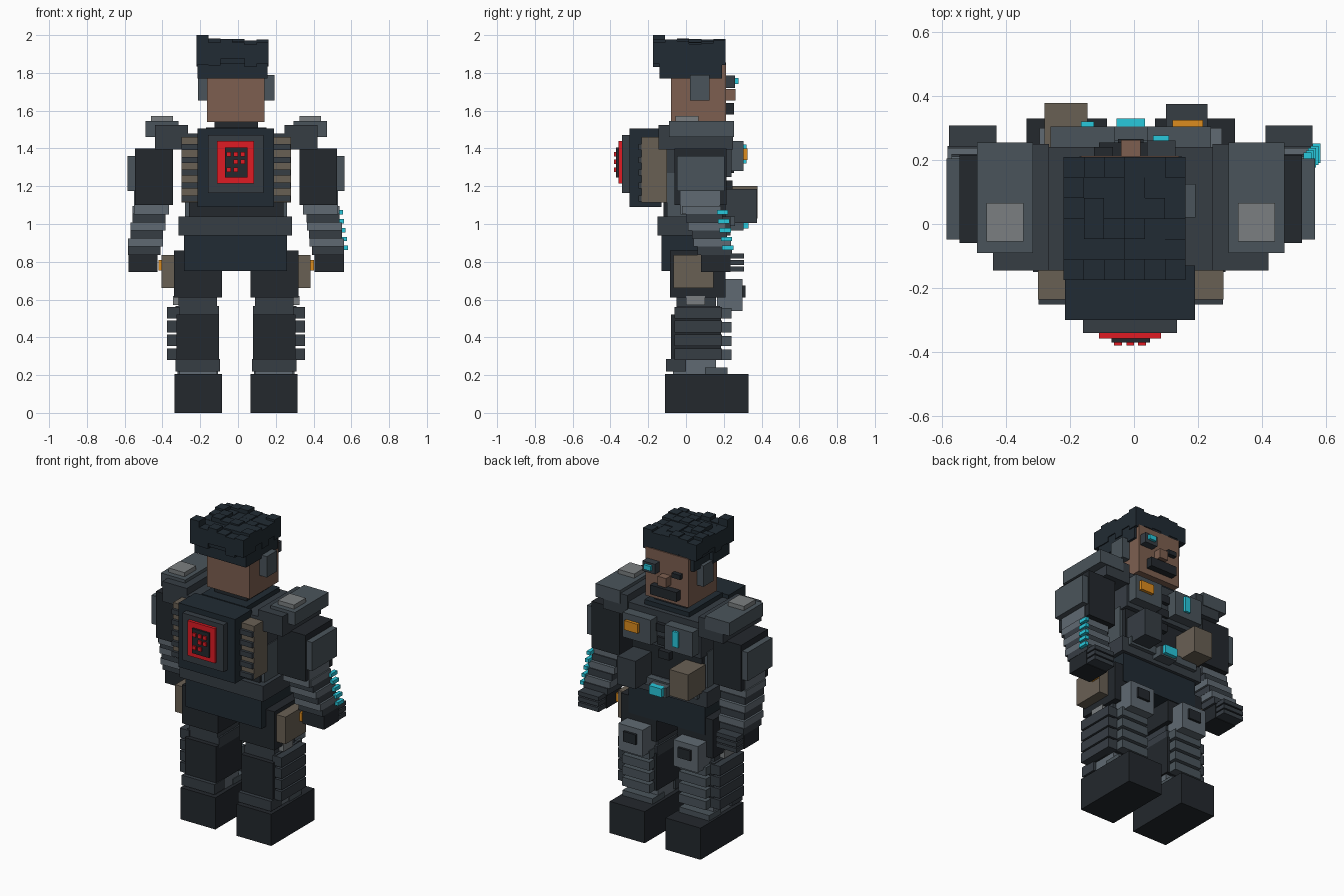
import bpy
import random

random.seed(4)
AX = -0.01  # symmetry plane of the figure


def material(name, hexcol):
    rgb = [int(hexcol[i:i + 2], 16) / 255 for i in (0, 2, 4)]
    lin = [c / 12.92 if c <= 0.04045 else ((c + 0.055) / 1.055) ** 2.4 for c in rgb]
    m = bpy.data.materials.new(name)
    m.diffuse_color = (*lin, 1)
    return m


BLACK = material("black", "23282d")
NAVY = material("navy", "212b33")
DARK = material("dark", "363d44")
MID = material("mid", "4a545b")
LIGHT = material("light", "606a72")
PALE = material("pale", "7b7f81")
SKIN = material("skin", "7d5f50")
TAN = material("tan", "696054")
RED = material("red", "e01b24")
CYAN = material("cyan", "28c8dc")
ORANGE = material("orange", "dc8c1e")


def box(name, x, y, z, mat):
    """Axis-aligned block from (min, max) ranges."""
    v = [(a, b, c) for a in x for b in y for c in z]
    f = [(0, 1, 3, 2), (4, 6, 7, 5), (0, 4, 5, 1), (2, 3, 7, 6), (0, 2, 6, 4), (1, 5, 7, 3)]
    me = bpy.data.meshes.new(name)
    me.from_pydata(v, [], f)
    me.materials.append(mat)
    ob = bpy.data.objects.new(name, me)
    bpy.context.collection.objects.link(ob)
    return ob


def pair(name, x, y, z, mat):
    """Same block on both sides; x is distance from the symmetry plane."""
    box("right_" + name, (AX + x[0], AX + x[1]), y, z, mat)
    box("left_" + name, (AX - x[1], AX - x[0]), y, z, mat)


# Boots and ankles
pair("boot", (0.075, 0.325), (-0.11, 0.33), (0, 0.205), BLACK)
pair("ankle", (0.10, 0.30), (-0.07, 0.16), (0.2, 0.30), LIGHT)
pair("ankle_back_cuff", (0.085, 0.32), (-0.105, 0.0), (0.22, 0.285), DARK)
pair("ankle_front_cuff", (0.095, 0.31), (0.10, 0.22), (0.205, 0.24), MID)

# Shins with layered plates
pair("shin", (0.09, 0.315), (-0.08, 0.185), (0.28, 0.52), BLACK)
pair("knee_joint", (0.10, 0.305), (-0.05, 0.16), (0.5, 0.62), DARK)
pair("knee_hinge", (0.29, 0.335), (0.0, 0.10), (0.57, 0.62), PALE)
for i in range(4):
    z = 0.28 + i * 0.073
    pair("shin_side_plate", (0.30, 0.365), (-0.06, 0.19), (z, z + 0.062), DARK)
    pair("shin_front_plate", (0.105, 0.30), (0.17, 0.24), (z, z + 0.055), MID)
pair("knee_band", (0.09, 0.32), (-0.05, 0.18), (0.5, 0.565), DARK)

# Knee pads, thighs, pouches
pair("knee_pad", (0.11, 0.285), (0.165, 0.30), (0.54, 0.71), LIGHT)
pair("knee_inset", (0.15, 0.24), (0.29, 0.315), (0.61, 0.675), BLACK)
pair("thigh", (0.075, 0.33), (-0.085, 0.21), (0.61, 0.86), BLACK)
pair("thigh_pouch", (0.31, 0.395), (-0.065, 0.145), (0.66, 0.835), TAN)
pair("pouch_tag", (0.39, 0.412), (0.08, 0.14), (0.755, 0.81), ORANGE)

# Hips, belt, abdomen
box("hips", (-0.285, 0.26), (-0.13, 0.215), (0.75, 0.95), NAVY)
box("belt", (-0.315, 0.285), (-0.15, 0.235), (0.94, 1.04), DARK)
box("belt_front_trim", (-0.26, 0.24), (0.22, 0.26), (0.99, 1.04), MID)
box("buckle_base", (-0.07, 0.05), (0.22, 0.305), (0.965, 1.03), MID)
box("buckle", (-0.055, 0.035), (0.29, 0.33), (0.975, 1.03), CYAN)
box("abdomen", (-0.26, 0.24), (-0.12, 0.21), (1.0, 1.28), BLACK)
pair("waist_side", (0.2, 0.27), (-0.10, 0.18), (1.03, 1.27), MID)

# Chest
box("chest", (-0.275, 0.255), (-0.145, 0.24), (1.25, 1.48), DARK)
box("collar", (-0.17, 0.15), (-0.13, 0.21), (1.46, 1.51), NAVY)
box("neck", (-0.125, 0.105), (-0.06, 0.17), (1.48, 1.56), BLACK)
pair("chest_plate", (0.05, 0.25), (0.22, 0.305), (1.28, 1.44), MID)
box("chest_tag", (0.12, 0.215), (0.29, 0.325), (1.34, 1.40), ORANGE)
box("chest_lamp", (-0.165, -0.125), (0.29, 0.32), (1.32, 1.42), CYAN)
for i in range(3):
    box("chest_buckle", (-0.05, 0.03), (0.2, 0.265 - i * 0.01), (1.36 - i * 0.09, 1.41 - i * 0.09), BLACK)

# Front pouches
box("dark_pouch", (0.10, 0.23), (0.2, 0.375), (1.005, 1.185), DARK)
box("tan_pouch", (-0.28, -0.145), (0.2, 0.378), (1.03, 1.2), TAN)

# Back pack with panel and pixel pattern
box("pack", (-0.215, 0.19), (-0.30, -0.13), (1.09, 1.505), NAVY)
box("pack_panel", (-0.16, 0.135), (-0.34, -0.29), (1.165, 1.47), DARK)
box("red_panel", (-0.11, 0.085), (-0.358, -0.33), (1.215, 1.44), RED)
box("black_panel", (-0.07, 0.05), (-0.37, -0.35), (1.245, 1.405), BLACK)
for x, z in ((-0.05, 1.37), (-0.012, 1.37), (0.025, 1.37), (-0.012, 1.33),
             (0.025, 1.33), (-0.05, 1.287), (-0.012, 1.287)):
    box("red_pixel", (x - 0.012, x + 0.012), (-0.38, -0.36), (z - 0.012, z + 0.012), RED)
pair("pack_side_pouch", (0.19, 0.29), (-0.235, -0.10), (1.115, 1.46), TAN)
for i in range(5):
    z = 1.12 + i * 0.068
    pair("pack_strap", (0.2, 0.288), (-0.252, -0.22), (z, z + 0.032), DARK)

# Shoulders and upper arms
pair("shoulder", (0.255, 0.43), (-0.145, 0.25), (1.395, 1.525), DARK)
pair("shoulder_pad", (0.305, 0.48), (-0.09, 0.255), (1.46, 1.545), MID)
pair("shoulder_cap", (0.335, 0.45), (-0.055, 0.065), (1.54, 1.572), PALE)
pair("upper_arm", (0.335, 0.535), (-0.06, 0.215), (1.1, 1.4), BLACK)
pair("arm_plate", (0.52, 0.575), (-0.048, 0.205), (1.175, 1.36), MID)
pair("elbow", (0.355, 0.54), (-0.03, 0.18), (1.05, 1.18), LIGHT)

# Banded forearms leaning out and forward, lamps on the right one
for i in range(6):
    z = 1.095 - i * 0.043
    y0, y1 = -0.02 + i * 0.015, 0.185 + i * 0.013
    g = 0.006 * (i % 2)
    pair("forearm_band", (0.36 + 0.007 * i + g, 0.548 + 0.006 * i - g),
         (y0 + g, y1 - g), (z - 0.043, z), DARK if i % 2 else LIGHT)
for i in range(5):
    x, y, z = 0.53 + i * 0.007, 0.163 + i * 0.007, 1.05 - i * 0.047
    box("forearm_lamp", (x, x + 0.025), (y, y + 0.06), (z, z + 0.023), CYAN)

# Hands with fingers
pair("hand", (0.415, 0.57), (0.08, 0.235), (0.745, 0.86), BLACK)
for i in range(3):
    z = 0.748 + i * 0.035
    pair("finger", (0.42, 0.568), (0.22, 0.308), (z, z + 0.027), DARK)

# Head and face
box("head", (-0.165, 0.14), (-0.08, 0.212), (1.54, 1.855), SKIN)
box("nose", (-0.04, 0.02), (0.2, 0.262), (1.655, 1.715), SKIN)
box("mouth_guard", (-0.11, 0.08), (0.2, 0.255), (1.58, 1.64), BLACK)
box("left_eye", (-0.125, -0.065), (0.2, 0.24), (1.72, 1.75), BLACK)
box("right_eye_mount", (0.04, 0.13), (0.2, 0.26), (1.72, 1.785), DARK)
box("right_eye_lens", (0.06, 0.11), (0.25, 0.277), (1.742, 1.772), CYAN)
pair("ear_piece", (0.145, 0.202), (0.02, 0.125), (1.655, 1.79), MID)

# Hair: cap plus a grid of uneven tufts
box("hair_back", (-0.215, 0.155), (-0.14, 0.03), (1.77, 1.9), NAVY)
box("hair_sides", (-0.19, 0.155), (-0.1, 0.19), (1.77, 1.9), NAVY)
box("hair_top", (-0.215, 0.155), (-0.165, 0.205), (1.85, 1.94), NAVY)
for i in range(6):
    for j in range(6):
        x, y = -0.22 + i * 0.0635, -0.175 + j * 0.064
        top = 2.0 if (i, j) == (0, 0) else random.uniform(1.95, 1.985)
        low = random.uniform(1.83, 1.88)
        box("hair_tuft", (x, x + 0.0635), (y, y + 0.064), (low, top), NAVY)
